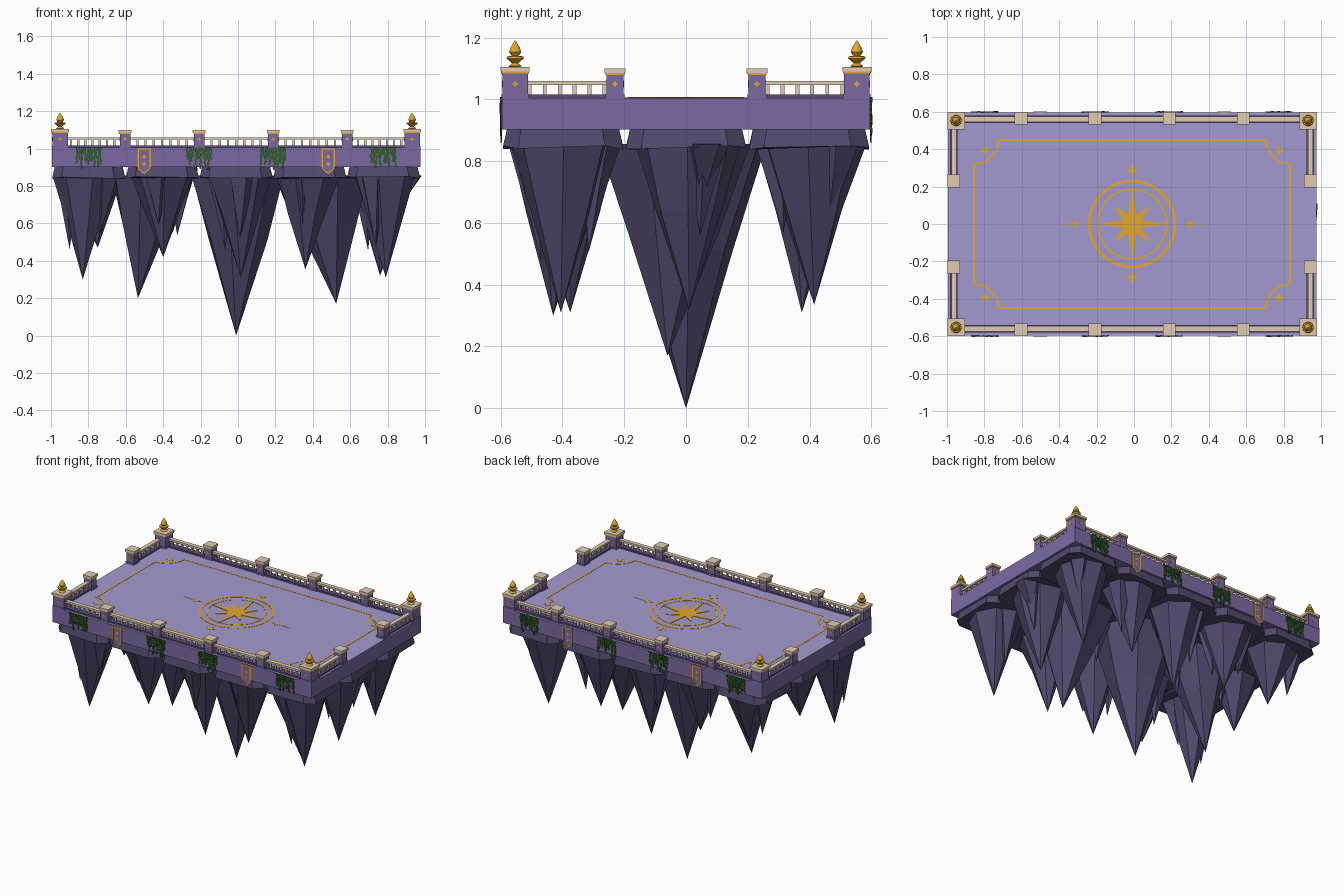
import bpy, bmesh, math, random
from mathutils import Matrix, Vector

random.seed(7)
if "Cube" in bpy.data.objects:
    bpy.data.objects.remove(bpy.data.objects["Cube"], do_unlink=True)

CX, TOP, BOTTOM = -0.01, 1.005, 0.902
HX, HY = 0.985, 0.595
INLAY = 0.0015


def material(name, r, g, b):
    lin = [((c / 255 + 0.055) / 1.055) ** 2.4 for c in (r, g, b)] + [1]
    m = bpy.data.materials.new(name)
    m.use_nodes = True
    m.diffuse_color = lin
    m.node_tree.nodes["Principled BSDF"].inputs["Base Color"].default_value = lin
    return m


PURPLE = material("purple stone", 124, 105, 164)
FLOOR = material("pale lilac floor", 164, 154, 208)
ROCK = material("dark violet rock", 82, 73, 110)
TRIM = material("plum plinth", 92, 76, 126)
CREAM = material("cream stone", 225, 205, 180)
GOLD = material("gold", 226, 168, 52)
LEAF = material("ivy green", 48, 88, 44)


def finish(name, bm, *mats):
    bmesh.ops.recalc_face_normals(bm, faces=bm.faces)
    me = bpy.data.meshes.new(name)
    bm.to_mesh(me)
    bm.free()
    for m in mats:
        me.materials.append(m)
    ob = bpy.data.objects.new(name, me)
    bpy.context.collection.objects.link(ob)


def box(bm, x, y, z0, z1, hx, hy):
    mat = Matrix.Translation((x, y, (z0 + z1) / 2)) @ Matrix.Diagonal((2 * hx, 2 * hy, z1 - z0, 1))
    bmesh.ops.create_cube(bm, size=1, matrix=mat)


def plate(bm, pts, matrix, thick=0.004):
    """Thin extruded outline, lying in the matrix's local xy plane."""
    low = [bm.verts.new(matrix @ Vector((x, y, 0))) for x, y in pts]
    high = [bm.verts.new(matrix @ Vector((x, y, thick))) for x, y in pts]
    bm.faces.new(low[::-1])
    bm.faces.new(high)
    for i in range(len(pts)):
        j = (i + 1) % len(pts)
        bm.faces.new((low[i], low[j], high[j], high[i]))


def star(points, outer, inner, second=None):
    pts = []
    for i in range(points * 2):
        a = math.pi * i / points + math.pi / 2
        r = inner if i % 2 else (second if second and i % 4 == 2 else outer)
        pts.append((r * math.cos(a), r * math.sin(a)))
    return pts


def line(bm, path, width, matrix, thick=0.004):
    """Closed painted line: a thin mitred strip with shared edges."""
    pts = [Vector(p) for p in path]
    n = len(pts)
    rows = []
    for i, p in enumerate(pts):
        a, b = (p - pts[i - 1]).normalized(), (pts[(i + 1) % n] - p).normalized()
        nrm = Vector((-(a + b).y, (a + b).x)).normalized()
        off = nrm * (width / 2) / max(0.5, nrm.dot(Vector((-a.y, a.x))))
        corners = [(p + off, 0), (p - off, 0), (p - off, thick), (p + off, thick)]
        rows.append([bm.verts.new(matrix @ Vector((q.x, q.y, z))) for q, z in corners])
    for i in range(n):
        for k in range(4):
            bm.faces.new((rows[i - 1][k - 1], rows[i - 1][k], rows[i][k], rows[i][k - 1]))


def wall_matrix(x, y, z, side):
    """Local frame on a wall facing the given direction."""
    return Matrix.Translation((x, y, z)) @ Matrix.Rotation(side, 4, "Z") @ Matrix.Rotation(math.pi / 2, 4, "X")


def circle(r, n=48):
    return [(r * math.cos(2 * math.pi * i / n), r * math.sin(2 * math.pi * i / n)) for i in range(n)]


# Deck slab with a paler floor
bm = bmesh.new()
box(bm, CX, 0, BOTTOM, TOP, HX, HY)
bmesh.ops.recalc_face_normals(bm, faces=bm.faces)
for f in bm.faces:
    f.material_index = 1 if f.normal.z > 0.9 else 0
finish("deck", bm, PURPLE, FLOOR)

# Gold floor inlay: compass, rings, notched frame and small stars
bm = bmesh.new()
floor = Matrix.Translation((CX, 0, TOP))
line(bm, circle(0.229), 0.015, floor, INLAY)
line(bm, circle(0.185), 0.009, floor, INLAY)
plate(bm, star(8, 0.188, 0.055, 0.135), floor, INLAY * 2)
frame, fx, fy, notch = [], 0.845, 0.45, 0.13
for sx, sy, start in ((1, 1, 270), (-1, 1, 0), (-1, -1, 90), (1, -1, 180)):
    for k in range(9):
        a = math.radians(start - k * 90 / 8)
        frame.append((sx * fx + notch * math.cos(a), sy * fy + notch * math.sin(a)))
    plate(bm, star(4, 0.032, 0.011), floor @ Matrix.Translation((sx * 0.785, sy * 0.395, 0)), INLAY)
line(bm, frame, 0.01, floor, INLAY)
for s in (-1, 1):
    plate(bm, star(4, 0.034, 0.013), floor @ Matrix.Translation((0, s * 0.287, 0)), INLAY)
    plate(bm, star(4, 0.026, 0.012), floor @ Matrix.Translation((s * 0.305, 0, 0)), INLAY)
    needle = [(-0.075, 0), (0, -0.004), (0.075, 0), (0, 0.004)]
    plate(bm, needle, floor @ Matrix.Translation((s * 0.335, 0, 0)), INLAY * 0.8)
finish("floor_inlay", bm, GOLD)

# Posts with cream caps, gold bands and diamonds
posts = [(sx * 0.941, sy * 0.553, 0.041, 1.093) for sx in (-1, 1) for sy in (-1, 1)]
posts += [(sx * 0.953, sy * 0.23, 0.028, 1.088) for sx in (-1, 1) for sy in (-1, 1)]
posts += [(x, sy * 0.565, 0.028, 1.088) for x in (-0.594, -0.198, 0.198, 0.594) for sy in (-1, 1)]
body, caps, gilt = bmesh.new(), bmesh.new(), bmesh.new()
for x, y, h, top in posts:
    x += CX
    box(body, x, y, TOP, top, h, h)
    box(body, x, y, TOP, TOP + 0.012, h + 0.003, h + 0.003)
    box(gilt, x, y, top - 0.009, top - 0.003, h + 0.003, h + 0.003)
    box(caps, x, y, top - 0.003, top + 0.012, h + 0.006, h + 0.006)
    for k in range(4):
        a = k * math.pi / 2
        plate(gilt, star(4, 0.011, 0.006), wall_matrix(x + h * math.sin(a), y - h * math.cos(a), 1.05, a), 0.002)
finish("posts", body, PURPLE)
finish("post_caps", caps, CREAM)
finish("post_gilding", gilt, GOLD)

# Balustrades: plinth, balusters and handrail in each bay
plinth, rails = bmesh.new(), bmesh.new()


def bay(x0, y0, x1, y1, count):
    x, y = (x0 + x1) / 2, (y0 + y1) / 2
    hx, hy = abs(x1 - x0) / 2, abs(y1 - y0) / 2
    box(plinth, x, y, TOP, 1.016, max(hx, 0.02), max(hy, 0.02))
    box(rails, x, y, 1.047, 1.06, max(hx, 0.014), max(hy, 0.014))
    for i in range(count):
        t = (i + 0.5) / count
        box(rails, x0 + (x1 - x0) * t, y0 + (y1 - y0) * t, 1.016, 1.047, 0.006, 0.006)


stops = [-0.941, -0.594, -0.198, 0.198, 0.594, 0.941]
for s in (-1, 1):
    for a, b in zip(stops, stops[1:]):
        bay(CX + a, s * 0.56, CX + b, s * 0.56, 9)
    bay(CX + 0.953 * s, -0.53, CX + 0.953 * s, -0.24, 6)
    bay(CX + 0.953 * s, 0.53, CX + 0.953 * s, 0.24, 6)
finish("plinths", plinth, TRIM)
finish("balusters_and_rails", rails, CREAM)

# Turned corner finials
profile = [(0.015, 0), (0.022, 0.005), (0.01, 0.014), (0.03, 0.03), (0.028, 0.036),
           (0.012, 0.038), (0.021, 0.05), (0.015, 0.066), (0.001, 0.088)]
bm = bmesh.new()
for x, y, h, top in posts[:4]:
    rings = [[bm.verts.new((CX + x + px, y + py, top + 0.01 + z)) for px, py in circle(r, 10)] for r, z in profile]
    for lo, hi in zip(rings, rings[1:]):
        for i in range(10):
            bm.faces.new((lo[i - 1], lo[i], hi[i], hi[i - 1]))
finish("corner_finials", bm, GOLD)

# Banners and hanging ivy on the front and back walls
cloth, edge, ivy = bmesh.new(), bmesh.new(), bmesh.new()
shield = [(-0.032, 0), (-0.032, -0.105), (0, -0.133), (0.032, -0.105), (0.032, 0)]
for side, y in ((0, -HY), (math.pi, HY)):
    for x in (-0.492, 0.492):
        m = wall_matrix(CX + x, y, 0.997, side)
        plate(cloth, shield, m)
        line(edge, shield[::-1], 0.008, m @ Matrix.Translation((0, 0, 0.002)))
        for dz in (-0.04, -0.08):
            plate(edge, star(4, 0.014, 0.007), m @ Matrix.Translation((0, dz, 0.003)), 0.002)
    for x in (-0.787, -0.198, 0.198, 0.787):
        for k in range(12):
            drop = random.uniform(0.03, 0.1) if k % 2 else random.uniform(0.06, 0.115)
            sx = CX + x + (k - 5.5) * 0.0115
            for j in range(int(drop / 0.009) + 1):
                m = wall_matrix(sx + random.uniform(-0.004, 0.004), y, 1.0 - j * 0.009, side)
                m = m @ Matrix.Rotation(random.uniform(-0.8, 0.8), 4, "Z")
                w = random.uniform(0.005, 0.008)
                plate(ivy, [(0, -0.011), (w, 0.001), (0, 0.007), (-w, 0.001)], m, random.uniform(0.003, 0.008))
finish("banners", cloth, PURPLE)
finish("banner_trim", edge, GOLD)
finish("hanging_ivy", ivy, LEAF)

# Rock underside: flared slabs on a grid, each with faceted hanging spikes
slabs, spikes = bmesh.new(), bmesh.new()


def spike(x, y, r, tip, sides=7):
    rings = []
    phase = random.uniform(0, 6)
    for t in (0, 0.4):
        ring = []
        for i in range(sides):
            a = phase + 2 * math.pi * i / sides
            rr = r * (1 - t) * random.uniform(0.93, 1.06)
            ring.append(spikes.verts.new((x + (tip[0] - x) * t + rr * math.cos(a),
                                          y + (tip[1] - y) * t + rr * math.sin(a),
                                          0.855 + (tip[2] - 0.855) * t)))
        rings.append(ring)
    end = spikes.verts.new(tip)
    spikes.faces.new(rings[0])
    for i in range(sides):
        spikes.faces.new((rings[0][i - 1], rings[0][i], rings[1][i], rings[1][i - 1]))
        spikes.faces.new((rings[1][i - 1], rings[1][i], end))


tips = [(-0.83, -0.43, 0.30, 0.17), (-0.40, -0.40, 0.42, 0.17), (0.015, -0.375, 0.31, 0.17),
        (0.36, -0.40, 0.355, 0.17), (0.79, -0.405, 0.31, 0.17),
        (-0.84, -0.04, 0.50, 0.16), (-0.535, 0.05, 0.20, 0.22), (-0.01, 0, 0, 0.27),
        (0.525, -0.06, 0.17, 0.25), (0.76, 0.01, 0.32, 0.18),
        (-0.75, 0.39, 0.47, 0.17), (-0.39, 0.40, 0.45, 0.17), (0, 0.375, 0.31, 0.17),
        (0.36, 0.41, 0.42, 0.17), (0.755, 0.415, 0.335, 0.17)]
outline = [(-1, -0.7), (-0.75, -1), (0.7, -1), (1, -0.75), (1, 0.7), (0.75, 1), (-0.7, 1), (-1, 0.75)]
for n, (tx, ty, tz, r) in enumerate(tips):
    cx, cy = CX + (n % 5 - 2) * 0.394, (n // 5 - 1) * 0.398
    layers = []
    for z, h, wobble in ((BOTTOM, 0.182, 0), (0.843, 0.194, 0.007)):
        layers.append([slabs.verts.new((cx + u * h, cy + v * h, z + random.uniform(-wobble, wobble)))
                       for u, v in outline])
    slabs.faces.new(layers[0])
    slabs.faces.new(layers[1][::-1])
    for i in range(8):
        slabs.faces.new((layers[0][i - 1], layers[0][i], layers[1][i], layers[1][i - 1]))
    spike((cx + tx) / 2, (cy + ty) / 2, r, (tx, ty, tz))
    # Smaller shards leaning against the main spike
    turn = random.uniform(0, 6)
    for k in range(2):
        a = turn + k * 2.6
        dx, dy = math.cos(a) * 0.11, math.sin(a) * 0.11
        depth = (0.86 - max(tz, 0.25)) * random.uniform(0.45, 0.8)
        spike(cx + dx, cy + dy, 0.075, (cx + dx * 0.75, cy + dy * 0.75, 0.86 - depth), 5)
# Outermost shards at the two ends
spike(-0.91, -0.43, 0.07, (-0.90, -0.43, 0.46), 5)
spike(0.92, 0.07, 0.072, (0.85, 0.05, 0.66), 5)
finish("rock_slabs", slabs, ROCK)
finish("rock_spikes", spikes, ROCK)
